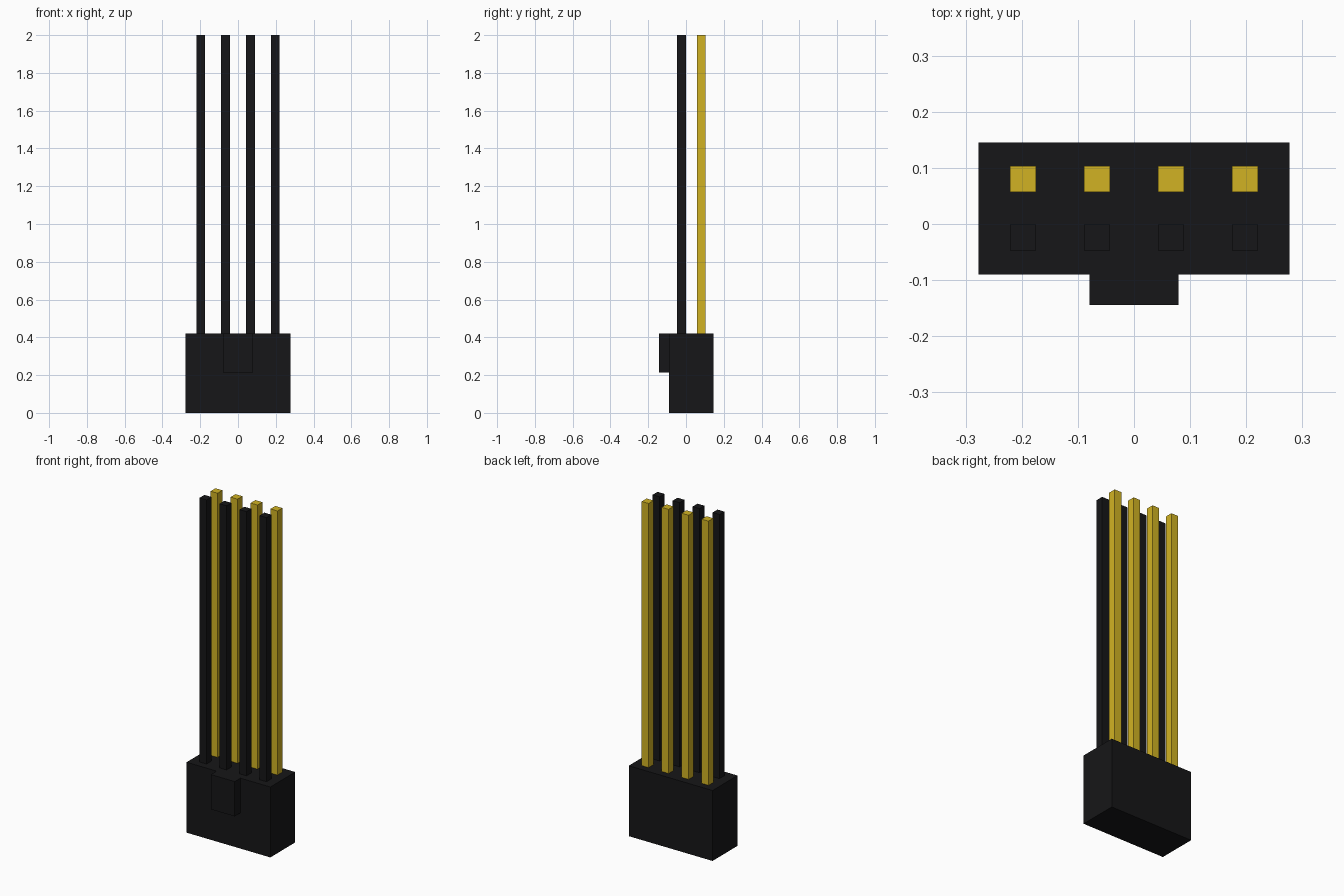
import bpy

if "Cube" in bpy.data.objects:
    bpy.data.objects.remove(bpy.data.objects["Cube"])


def material(name, color):
    mat = bpy.data.materials.new(name)
    mat.diffuse_color = (*color, 1)
    mat.use_nodes = True
    mat.node_tree.nodes["Principled BSDF"].inputs["Base Color"].default_value = mat.diffuse_color
    return mat


def box(name, low, high, mat):
    """Axis-aligned box between two corners."""
    center = [(a + b) / 2 for a, b in zip(low, high)]
    bpy.ops.mesh.primitive_cube_add(size=1, location=center)
    obj = bpy.context.object
    obj.name = name
    obj.scale = [b - a for a, b in zip(low, high)]
    bpy.ops.object.transform_apply(location=False, rotation=False, scale=True)
    obj.data.materials.append(mat)
    return obj


black = material("black_plastic", (0.008, 0.008, 0.009))
yellow = material("yellow_insulation", (0.64, 0.45, 0.017))

TOP = 0.421
HALF = 0.023

# Connector housing and the latch on its front
box("housing", (-0.277, -0.09, 0), (0.277, 0.145, TOP), black)
box("latch", (-0.079, -0.144, 0.213), (0.079, -0.09, TOP), black)

# Two rows of four square wires: black in front, yellow behind
for row, y, mat in (("black", -0.024, black), ("yellow", 0.08, yellow)):
    for i in range(4):
        x = (i - 1.5) * 0.132
        box(f"{row}_wire_{i + 1}", (x - HALF, y - HALF, TOP), (x + HALF, y + HALF, 2), mat)
